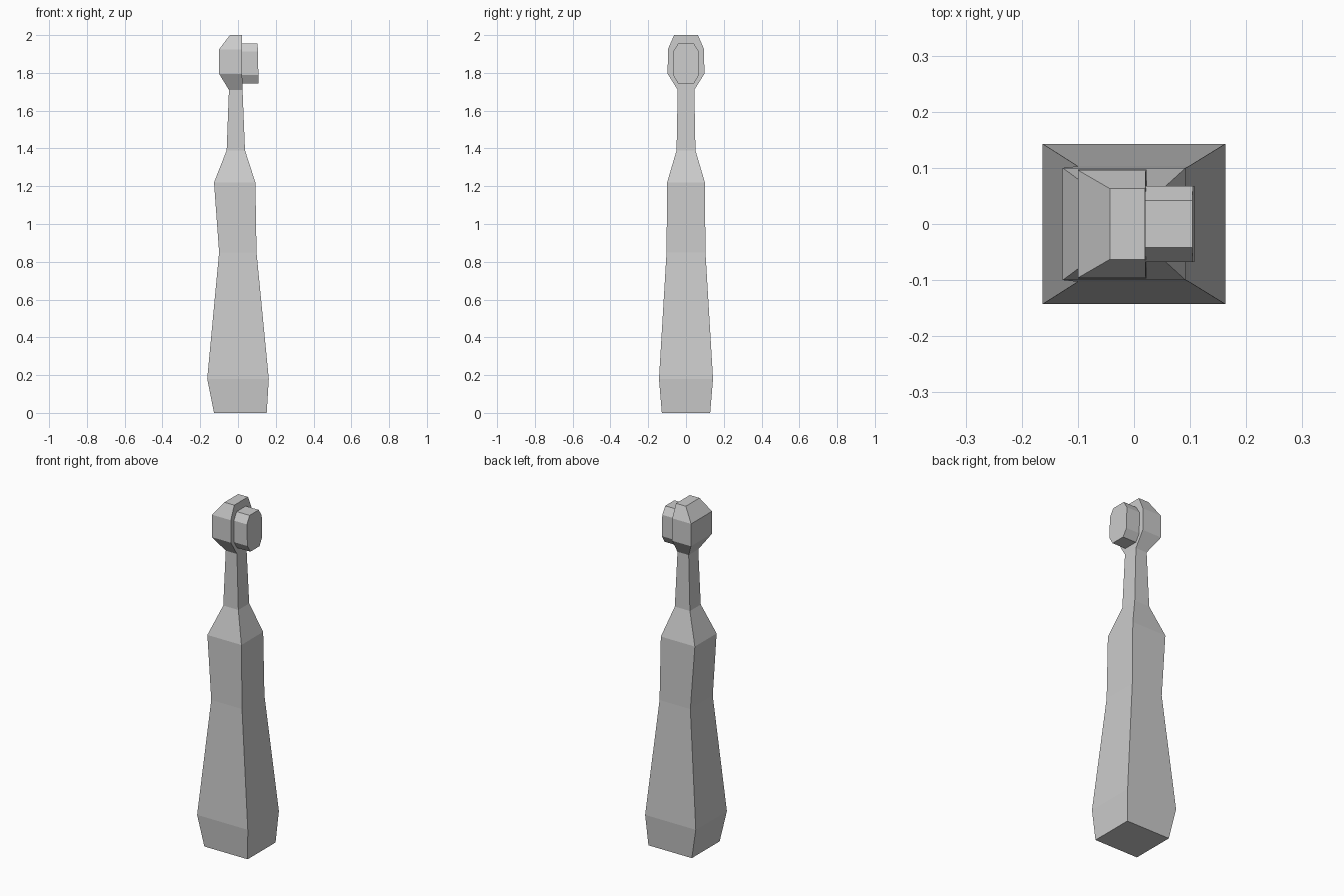
import bpy, bmesh

cube = bpy.data.objects.get("Cube")
if cube:
    bpy.data.objects.remove(cube, do_unlink=True)

GREY = (0.6, 0.6, 0.6, 1)
stone = bpy.data.materials.new("stone grey")
stone.use_nodes = True
stone.diffuse_color = GREY
stone.node_tree.nodes["Principled BSDF"].inputs["Base Color"].default_value = GREY


def loft(name, rings, cap_start=False, cap_end=False):
    """Join matching rings of points into a flat-shaded part."""
    bm = bmesh.new()
    loops = [[bm.verts.new(p) for p in ring] for ring in rings]
    for low, high in zip(loops, loops[1:]):
        for i in range(len(low)):
            j = (i + 1) % len(low)
            bm.faces.new((low[i], low[j], high[j], high[i]))
    if cap_start:
        bm.faces.new(loops[0][::-1])
    if cap_end:
        bm.faces.new(loops[-1])
    mesh = bpy.data.meshes.new(name)
    bm.to_mesh(mesh)
    bm.free()
    mesh.materials.append(stone)
    obj = bpy.data.objects.new(name, mesh)
    bpy.context.collection.objects.link(obj)
    return obj


def rectangle(z, left, right, half_depth):
    return [(left, -half_depth, z), (right, -half_depth, z),
            (right, half_depth, z), (left, half_depth, z)]


# Tapering four-sided body and neck: height, x limits, half depth
body_sections = [
    (0, -0.127, 0.152, 0.128),
    (0.18, -0.163, 0.163, 0.143),
    (0.85, -0.1, 0.098, 0.103),
    (1.22, -0.127, 0.092, 0.1),
    (1.39, -0.06, 0.037, 0.05),
    (1.71, -0.048, 0.024, 0.044),
]
loft("body", [rectangle(*s) for s in body_sections], cap_start=True)

# Bevelled head with a flat face on the +x side
head_sections = [
    body_sections[-1],
    (1.795, -0.1, 0.022, 0.097),
    (1.925, -0.1, 0.021, 0.096),
    (2.0, -0.043, 0.02, 0.063),
]
loft("head", [rectangle(*s) for s in head_sections], cap_end=True)

# Octagonal face block, its end leaning slightly
quarter = [(0.068, 0.0625), (0.042, 0.105)]
outline = quarter + [(-y, z) for y, z in quarter[::-1]]
outline += [(-y, -z) for y, z in outline]
rings = [[(x - lean * z, y, 1.85 + z) for y, z in outline]
         for x, lean in ((0.018, 0), (0.1065, 0.023))]
loft("face_block", rings, cap_end=True)
